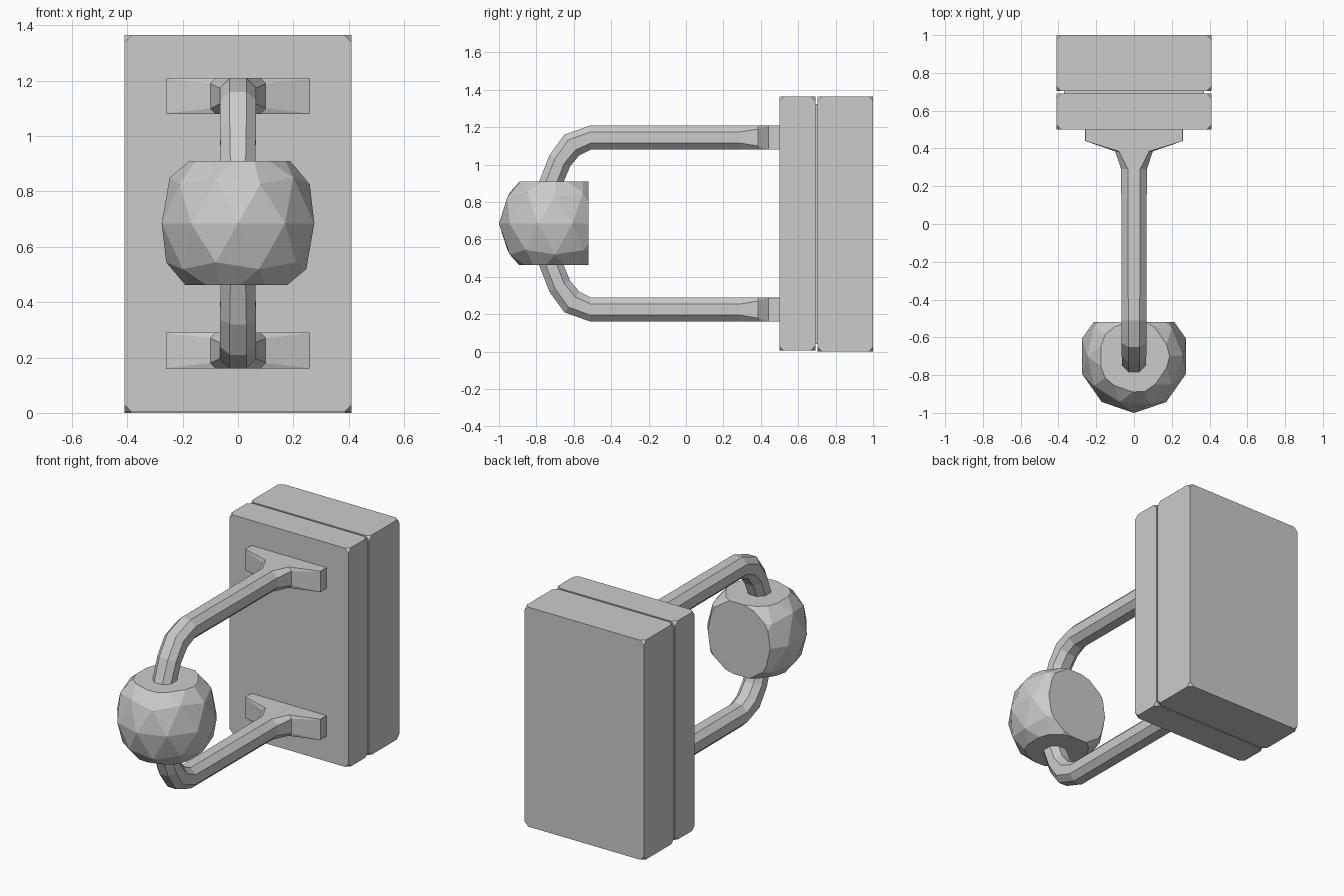
import bpy, bmesh
from mathutils import Vector

old = bpy.data.objects.get("Cube")
if old:
    bpy.data.objects.remove(old, do_unlink=True)

MID_Z = 0.685  # mirror height between the two arms

grey = bpy.data.materials.new("plain grey")
grey.use_nodes = True
grey.diffuse_color = (0.6, 0.6, 0.6, 1)
bsdf = grey.node_tree.nodes["Principled BSDF"]
bsdf.inputs["Base Color"].default_value = (0.6, 0.6, 0.6, 1)
bsdf.inputs["Roughness"].default_value = 0.8


def finish(name, bm):
    bmesh.ops.recalc_face_normals(bm, faces=bm.faces)
    mesh = bpy.data.meshes.new(name)
    bm.to_mesh(mesh)
    bm.free()
    mesh.materials.append(grey)
    obj = bpy.data.objects.new(name, mesh)
    bpy.context.collection.objects.link(obj)
    return obj


def slab(name, low, high, chip=0):
    """Box between two corners, optionally with chipped corners."""
    low, high = Vector(low), Vector(high)
    bm = bmesh.new()
    bmesh.ops.create_cube(bm, size=1)
    for v in bm.verts:
        v.co = (low + high) / 2 + v.co * (high - low)
    if chip:
        bmesh.ops.bevel(bm, geom=bm.verts[:], offset=chip, segments=1, affect='VERTICES')
    return finish(name, bm)


# Backing box: two slabs around a narrow groove
slab("front_slab", (-0.41, 0.5, 0.005), (0.41, 0.692, 1.365), 0.025)
slab("back_slab", (-0.41, 0.704, 0), (0.41, 1.0, 1.365), 0.025)
slab("groove_core", (-0.37, 0.68, 0.04), (0.37, 0.72, 1.325))

# Arm sections: outer (y, z), inner (y, z), half width, corner cut
SECTIONS = [
    ((0.51, 1.21), (0.51, 1.08), 0.26, 0.002),
    ((0.44, 1.21), (0.44, 1.08), 0.26, 0.002),
    ((0.385, 1.21), (0.385, 1.08), 0.10, 0.02),
    ((0.29, 1.21), (0.29, 1.08), 0.068, 0.035),
    ((-0.51, 1.21), (-0.51, 1.08), 0.065, 0.035),
    ((-0.65, 1.16), (-0.57, 1.05), 0.065, 0.035),
    ((-0.73, 1.05), (-0.62, 0.99), 0.065, 0.035),
    ((-0.80, 0.87), (-0.67, 0.87), 0.062, 0.035),
]


def arm(name, flip):
    """Eight-sided bar lofted from its wide wall bracket to the knob."""
    bm = bmesh.new()
    rings = []
    for outer, inner, half, cut in SECTIONS:
        out, inn = Vector((0, *outer)), Vector((0, *inner))
        mid, up = (out + inn) / 2, (out - inn) / 2
        h = up.length
        up.normalize()
        right = [(half, h - cut), (half - cut, h)]
        quarter = right + [(-x, u) for x, u in reversed(right)]
        loop = quarter + [(-x, -u) for x, u in quarter]
        ring = []
        for x, u in loop:
            p = mid + up * u + Vector((x, 0, 0))
            if flip:
                p.z = 2 * MID_Z - p.z
            ring.append(bm.verts.new(p))
        rings.append(ring)
    for a, b in zip(rings, rings[1:]):
        for i in range(8):
            j = (i + 1) % 8
            bm.faces.new((a[i], a[j], b[j], b[i]))
    bm.faces.new(rings[0])
    bm.faces.new(rings[-1])
    return finish(name, bm)


arm("upper_arm", False)
arm("lower_arm", True)

# Faceted knob: coarse ball trimmed flat on top, bottom and back
bm = bmesh.new()
bmesh.ops.create_icosphere(bm, subdivisions=2, radius=1)
for v in bm.verts:
    v.co = Vector((v.co.x * 0.29, v.co.y * 0.30 - 0.70, v.co.z * 0.315 + MID_Z))
for point, normal in [((0, 0, 0.91), (0, 0, 1)), ((0, 0, 0.462), (0, 0, -1)),
                      ((0, -0.52, 0), (0, 1, 0))]:
    cut = bmesh.ops.bisect_plane(bm, geom=bm.verts[:] + bm.edges[:] + bm.faces[:],
                                 plane_co=point, plane_no=normal, clear_outer=True)
    rim = [e for e in cut["geom_cut"] if isinstance(e, bmesh.types.BMEdge)]
    bmesh.ops.holes_fill(bm, edges=rim, sides=0)
finish("knob", bm)
